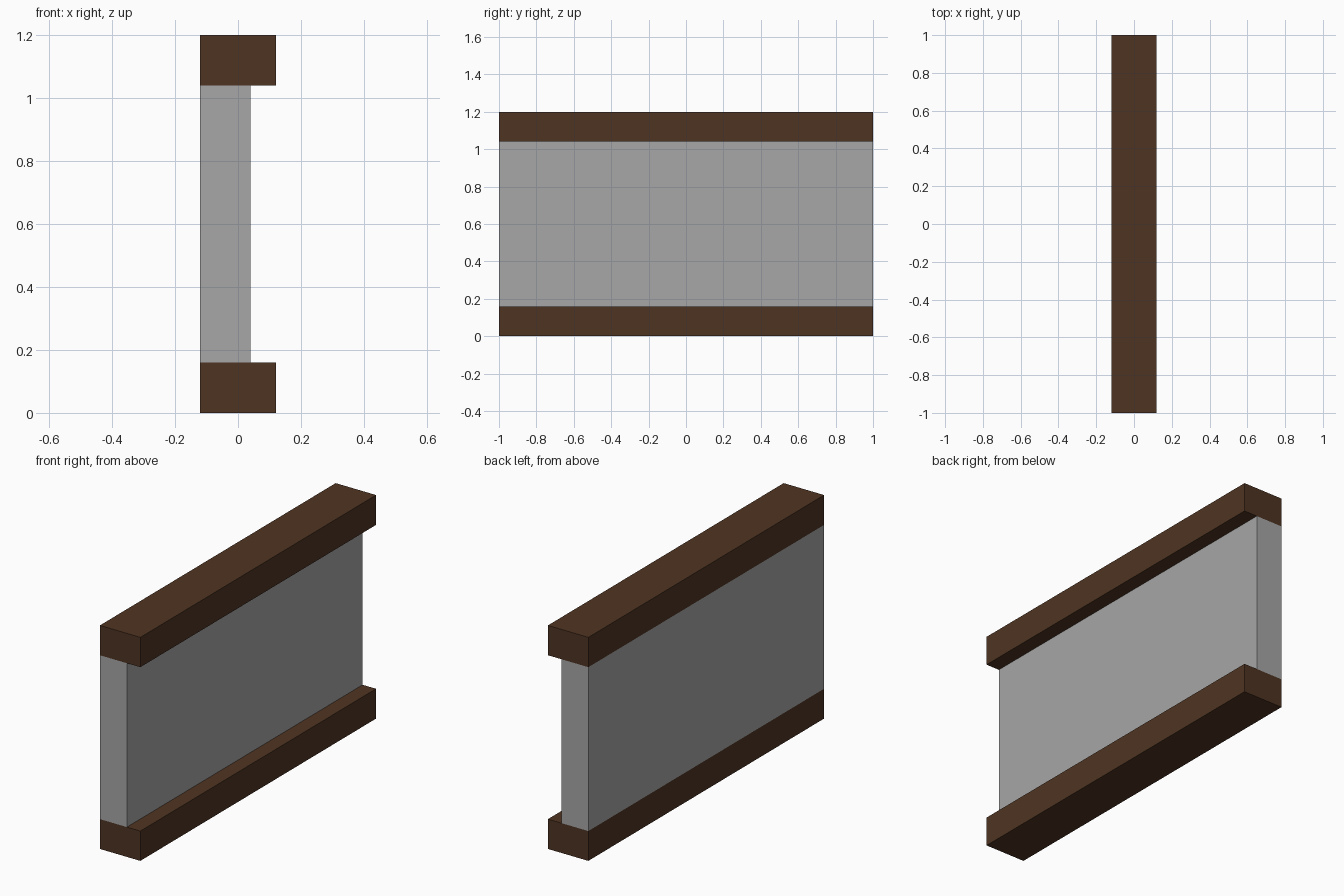
import bpy
import bmesh
from mathutils import Matrix, Vector

cube = bpy.data.objects.get("Cube")
if cube:
    bpy.data.objects.remove(cube, do_unlink=True)


def material(name, rgb):
    mat = bpy.data.materials.new(name)
    mat.use_nodes = True
    color = (*rgb, 1.0)
    mat.diffuse_color = color
    bsdf = mat.node_tree.nodes["Principled BSDF"]
    bsdf.inputs["Base Color"].default_value = color
    bsdf.inputs["Roughness"].default_value = 0.8
    return mat


def box(name, low, high, mat):
    """Flat-shaded box between two opposite corners."""
    low, high = Vector(low), Vector(high)
    bm = bmesh.new()
    bmesh.ops.create_cube(
        bm, size=1.0,
        matrix=Matrix.Translation((low + high) / 2) @ Matrix.Diagonal((*(high - low), 1.0)))
    mesh = bpy.data.meshes.new(name)
    bm.to_mesh(mesh)
    bm.free()
    mesh.materials.append(mat)
    obj = bpy.data.objects.new(name, mesh)
    bpy.context.collection.objects.link(obj)
    return obj


brown = material("dark brown wood", (0.078, 0.034, 0.016))
grey = material("plain grey", (0.385, 0.385, 0.385))

HALF_W, HALF_L, HEIGHT, RAIL = 0.12, 1.0, 1.2, 0.16

# Bottom and top rails
for name, z in (("bottom_rail", 0.0), ("top_rail", HEIGHT - RAIL)):
    box(name, (-HALF_W, -HALF_L, z), (HALF_W, HALF_L, z + RAIL), brown)

# Wall panel, flush with the rails on one side and set back on the other
box("wall_panel", (-HALF_W, -HALF_L, RAIL), (0.04, HALF_L, HEIGHT - RAIL), grey)
